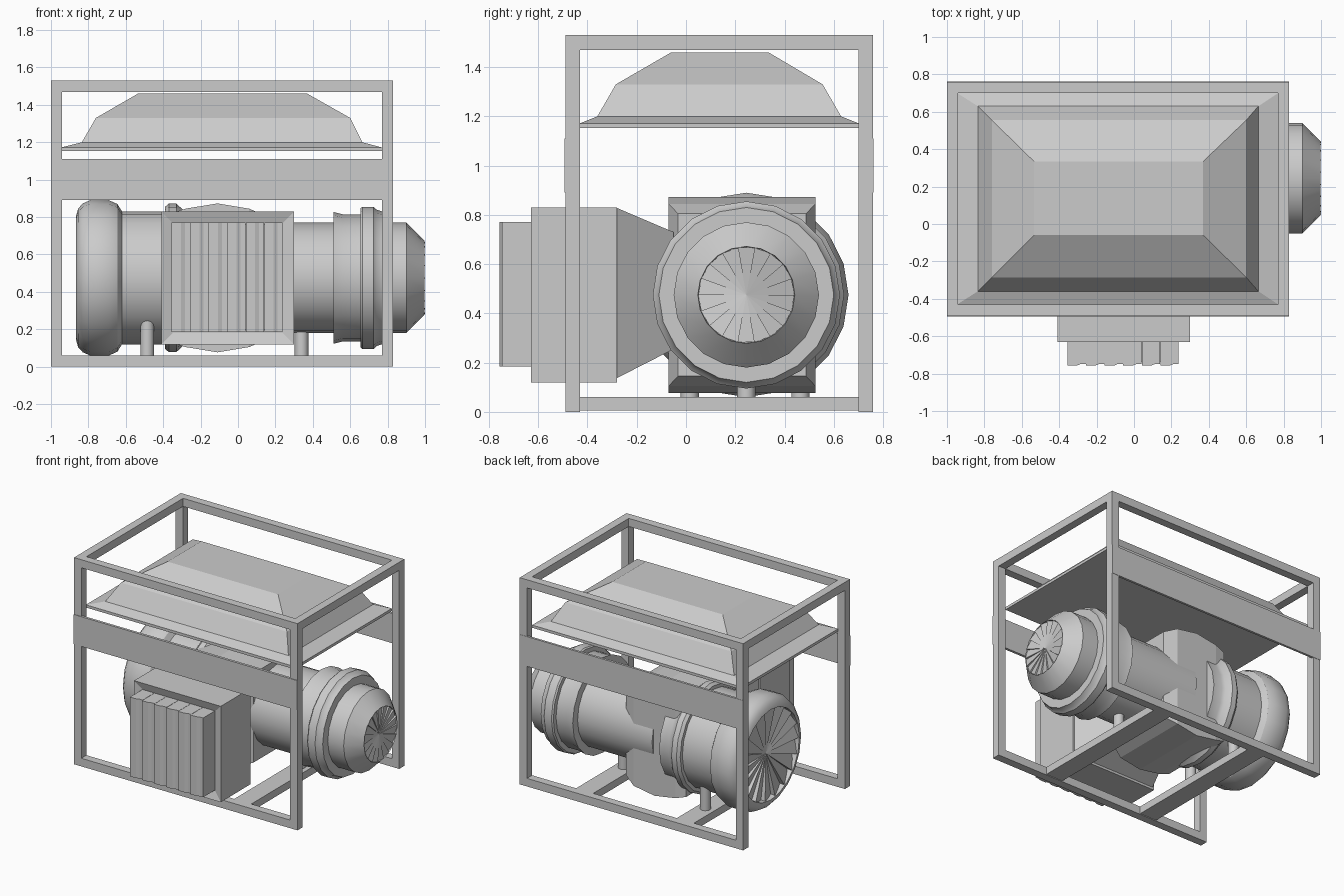
import bpy, bmesh, math

if "Cube" in bpy.data.objects:
    bpy.data.objects.remove(bpy.data.objects["Cube"])

AX_Y, AX_Z, SEG = 0.245, 0.475, 20


def finish(name, bm, smooth=None):
    bmesh.ops.recalc_face_normals(bm, faces=bm.faces)
    me = bpy.data.meshes.new(name)
    bm.to_mesh(me)
    bm.free()
    ob = bpy.data.objects.new(name, me)
    bpy.context.collection.objects.link(ob)
    if smooth:
        bpy.ops.object.select_all(action='DESELECT')
        ob.select_set(True)
        bpy.context.view_layer.objects.active = ob
        bpy.ops.object.shade_smooth_by_angle(angle=math.radians(smooth))
    return ob


def loft(name, rings, smooth=None):
    """Skin closed rings of points and cap both ends."""
    bm = bmesh.new()
    vs = [[bm.verts.new(p) for p in r] for r in rings]
    n = len(vs[0])
    for a, b in zip(vs, vs[1:]):
        for i in range(n):
            j = (i + 1) % n
            bm.faces.new((a[i], a[j], b[j], b[i]))
    bm.faces.new(vs[0])
    bm.faces.new(vs[-1])
    return finish(name, bm, smooth)


def box(name, x0, x1, y0, y1, z0, z1):
    rect = [(x0, y0), (x1, y0), (x1, y1), (x0, y1)]
    return loft(name, [[(x, y, z) for x, y in rect] for z in (z0, z1)])


def rect_xy(x0, x1, y0, y1, z):
    return [(x0, y0, z), (x1, y0, z), (x1, y1, z), (x0, y1, z)]


def rect_xz(x0, x1, z0, z1, y):
    return [(x0, y, z0), (x1, y, z0), (x1, y, z1), (x0, y, z1)]


def rect_yz(x, hy, hz, cy=0.2275):
    return [(x, cy - hy, AX_Z - hz), (x, cy + hy, AX_Z - hz),
            (x, cy + hy, AX_Z + hz), (x, cy - hy, AX_Z + hz)]


def on_axis(x, r, a):
    return (x, AX_Y + r * math.cos(a), AX_Z + r * math.sin(a))


def lathe(name, profile):
    """Turn (x, radius) points about the engine axis."""
    step = math.tau / SEG
    return loft(name, [[on_axis(x, r, i * step) for i in range(SEG)]
                       for x, r in profile], 30)


def fan(name, x, r, lift, n=18):
    """Ring of tilted wedge blades meeting at the hub."""
    bm = bmesh.new()
    step = math.tau / n
    for i in range(n):
        hub = bm.verts.new((x, AX_Y, AX_Z))
        a = bm.verts.new(on_axis(x, r, i * step))
        b = bm.verts.new(on_axis(x, r, (i + 1) * step))
        c = bm.verts.new(on_axis(x + lift, r, (i + 1) * step))
        bm.faces.new((hub, a, c))
        bm.faces.new((hub, c, b))
        bm.faces.new((a, b, c))
        bm.faces.new((hub, b, a))
    return finish(name, bm)


# Open frame: posts, long rails, top end rails
X0, X1, Y0, Y1, H, T = -1.0, 0.83, -0.49, 0.76, 1.53, 0.06
for sx, x in (("left", X0), ("right", X1 - T)):
    for sy, y in (("front", Y0), ("back", Y1 - T)):
        box(f"{sx}_{sy}_post", x, x + T, y, y + T, 0, H)
    box(f"{sx}_top_rail", x, x + T, Y0 + T, Y1 - T, H - T, H)
for sy, y in (("front", Y0), ("back", Y1 - T)):
    box(f"{sy}_bottom_rail", X0 + T, X1 - T, y, y + T, 0, T)
    box(f"{sy}_top_rail", X0 + T, X1 - T, y, y + T, H - T, H)

# Thin side plates on the outer faces
box("front_plate", X0, X1, Y0 - 0.004, Y0 + 0.015, 0.89, 1.11)
box("back_plate", X0, X1, Y1 - 0.015, Y1 + 0.002, 0.89, 1.11)

# Cross beams carrying the engine, with small bolts
for side, x in (("left", -0.485), ("right", 0.34)):
    box(f"{side}_cross_beam", x - 0.07, x + 0.07, Y0 + T, Y1 - T, 0.005, T)


def foot(name, x, y, top):
    ring = [(x + 0.037 * math.cos(i * math.tau / 12),
             y + 0.037 * math.sin(i * math.tau / 12)) for i in range(12)]
    loft(name, [[(px, py, z) for px, py in ring] for z in (T - 0.01, top)], 40)


foot("left_front_foot", -0.485, 0.015, 0.27)
foot("left_back_foot", -0.485, 0.465, 0.27)
foot("right_foot", 0.34, AX_Y, 0.22)

# Fuel tank: stacked rectangles
loft("fuel_tank", [
    rect_xy(-0.945, 0.77, -0.43, 0.70, 1.152),
    rect_xy(-0.945, 0.77, -0.43, 0.70, 1.172),
    rect_xy(-0.835, 0.665, -0.36, 0.63, 1.20),
    rect_xy(-0.76, 0.60, -0.285, 0.555, 1.33),
    rect_xy(-0.535, 0.37, -0.06, 0.335, 1.46)])

# Left housing: rounded fan cover, neck and collar
lathe("fan_cover", [
    (-0.82, 0.33), (-0.865, 0.335), (-0.855, 0.37), (-0.83, 0.398),
    (-0.79, 0.415), (-0.69, 0.415), (-0.645, 0.395), (-0.62, 0.355),
    (-0.39, 0.355), (-0.39, 0.38), (-0.37, 0.397), (-0.33, 0.397),
    (-0.295, 0.365), (-0.27, 0.355), (-0.20, 0.355)])
fan("left_fan", -0.825, 0.333, -0.035)

# Right housing: neck, stepped flange and end cone
lathe("generator_housing", [
    (-0.1, 0.295), (0.51, 0.295), (0.51, 0.352), (0.56, 0.34),
    (0.655, 0.34), (0.655, 0.372), (0.665, 0.38), (0.725, 0.38),
    (0.74, 0.365), (0.77, 0.355), (0.77, 0.295), (0.90, 0.295),
    (0.998, 0.197), (0.985, 0.195)])
fan("right_fan", 0.985, 0.195, 0.014)

# Crankcase block: widest at the middle, tapering to both ends
loft("crankcase", [
    rect_yz(-0.36, 0.285, 0.345), rect_yz(-0.28, 0.298, 0.37),
    rect_yz(-0.11, 0.298, 0.398), rect_yz(0.06, 0.298, 0.37),
    rect_yz(0.15, 0.26, 0.33)])

# Front cylinder head: tapered neck, box with chamfered recessed rim
loft("cylinder_neck", [
    rect_xz(-0.33, 0.12, 0.255, 0.73, -0.05),
    rect_xz(-0.40, 0.29, 0.135, 0.83, -0.285)])
loft("cylinder_head", [
    rect_xz(-0.41, 0.30, 0.12, 0.83, -0.28),
    rect_xz(-0.41, 0.30, 0.12, 0.83, -0.63),
    rect_xz(-0.35, 0.24, 0.18, 0.77, -0.61)])

# Pleated stack of upright cooling slats on the front
box("slat_core", -0.31, 0.235, -0.735, -0.60, 0.20, 0.76)
N = 6
w = 0.595 / N
for i in range(N):
    x = -0.355 + i * w
    pts = [(x, -0.60), (x, -0.757), (x + w * 0.5, -0.757),
           (x + w * 0.72, -0.748), (x + w * 0.98, -0.748), (x + w * 0.98, -0.60)]
    loft(f"cooling_slat_{i + 1}", [[(px, py, z) for px, py in pts]
                                   for z in (0.185, 0.772)])
